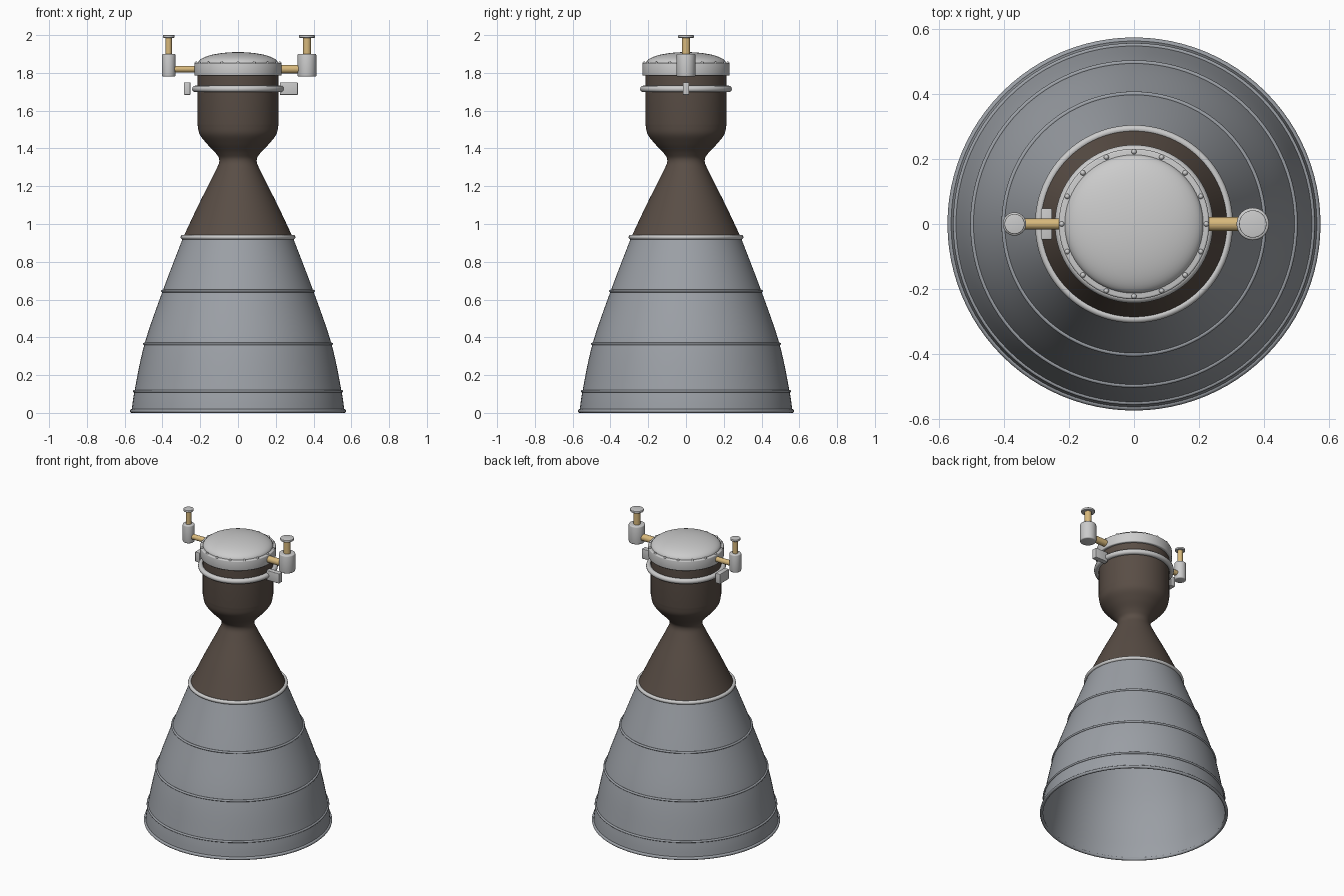
import bpy, math
from mathutils import Vector
from mathutils.geometry import interpolate_bezier

if "Cube" in bpy.data.objects:
    bpy.data.objects.remove(bpy.data.objects["Cube"])

SEG = 96


def material(name, rgb):
    m = bpy.data.materials.new(name)
    m.diffuse_color = (*rgb, 1)
    m.use_nodes = True
    m.node_tree.nodes["Principled BSDF"].inputs["Base Color"].default_value = m.diffuse_color
    return m


BROWN = material("dark_ablative", (0.10, 0.075, 0.06))
STEEL = material("nozzle_metal", (0.33, 0.35, 0.38))
BRASS = material("brass_pipe", (0.68, 0.48, 0.20))


def finish(name, mat=None, bevel=0, angle=35):
    ob = bpy.context.object
    ob.name = name
    if mat:
        ob.data.materials.append(mat)
    if bevel:
        b = ob.modifiers.new("bevel", 'BEVEL')
        b.width, b.segments, b.limit_method = bevel, 3, 'ANGLE'
        bpy.ops.object.modifier_apply(modifier="bevel")
    bpy.ops.object.shade_smooth_by_angle(angle=math.radians(angle))
    return ob


def smooth(points, steps=6):
    """Smooth curve through (radius, z) points."""
    p = [Vector((r, z, 0)) for r, z in points]
    p = [2 * p[0] - p[1]] + p + [2 * p[-1] - p[-2]]
    out = []
    for a, b, c, d in zip(p, p[1:], p[2:], p[3:]):
        out += interpolate_bezier(b, b + (c - a) / 6, c - (d - b) / 6, c, steps + 1)[:-1]
    return [(v.x, v.y) for v in out + [p[-2]]]


def lathe(name, profile, mat=None, wall=0):
    """Revolve an open profile; with a wall, close it along an inner offset."""
    if wall:
        profile = profile + [(r - wall, z) for r, z in reversed(profile)]
    n = len(profile)
    verts = [(r * math.cos(t), r * math.sin(t), z)
             for t in (2 * math.pi * i / SEG for i in range(SEG)) for r, z in profile]
    faces = []
    for i in range(SEG):
        a, b = i * n, (i + 1) % SEG * n
        for j in range(n if wall else n - 1):
            k = (j + 1) % n
            faces.append((a + j, b + j, b + k, a + k))
    me = bpy.data.meshes.new(name)
    me.from_pydata(verts, [], faces)
    ob = bpy.data.objects.new(name, me)
    bpy.context.collection.objects.link(ob)
    bpy.context.view_layer.objects.active = ob
    bpy.ops.object.select_all(action='DESELECT')
    ob.select_set(True)
    return finish(name, mat)


def ring(name, radius, minor, z, mat=None):
    bpy.ops.mesh.primitive_torus_add(major_radius=radius, minor_radius=minor, location=(0, 0, z),
                                     major_segments=SEG, minor_segments=12)
    return finish(name, mat)


def cylinder(name, radius, start, end, mat=None, bevel=0, sides=32):
    a, b = Vector(start), Vector(end)
    bpy.ops.mesh.primitive_cylinder_add(vertices=sides, radius=radius, depth=(b - a).length,
                                        location=(a + b) / 2)
    bpy.context.object.rotation_euler = (b - a).to_track_quat('Z', 'Y').to_euler()
    return finish(name, mat, bevel)


# Nozzle extension, open at the bottom
lathe("nozzle_extension", smooth([(0.564, 0.005), (0.548, 0.115), (0.495, 0.365),
                                  (0.399, 0.645), (0.29, 0.93)]), STEEL, 0.008)
for i, (r, z) in enumerate([(0.549, 0.115), (0.496, 0.365), (0.40, 0.645)]):
    ring(f"stiffener_ring_{i + 1}", r, 0.007, z, STEEL)
ring("exit_lip", 0.563, 0.010, 0.010, STEEL)
ring("joint_ring", 0.292, 0.012, 0.93)

# Combustion chamber, throat and upper nozzle
lathe("chamber", smooth([(0.29, 0.93), (0.205, 1.11), (0.122, 1.275), (0.099, 1.335),
                         (0.118, 1.375), (0.165, 1.425), (0.203, 1.475), (0.215, 1.53)])
      + [(0.215, 1.79)], BROWN, 0.008)
ring("manifold_ring", 0.226, 0.017, 1.715)

# Injector head: flange, dome and bolts
cylinder("injector_flange", 0.231, (0, 0, 1.785), (0, 0, 1.852), None, 0.006, SEG)
lathe("injector_dome", [(0.213 * math.cos(t), 1.85 + 0.06 * math.sin(t))
                        for t in (math.pi / 2 * i / 16 for i in range(16))] + [(0.0005, 1.91)])
for i in range(16):
    t = math.tau * i / 16
    bpy.ops.mesh.primitive_uv_sphere_add(segments=12, ring_count=8, radius=0.008, location=(
        0.222 * math.cos(t), 0.222 * math.sin(t), 1.852))
    finish(f"flange_bolt_{i + 1}")

# Propellant valves with their pipes: small on the left, large on the right
for side, x, body, pipe, cap in (("left", -0.367, 0.036, 0.017, 0.031),
                                 ("right", 0.365, 0.050, 0.022, 0.042)):
    inner = math.copysign(0.21, x)
    cylinder(f"{side}_feed_pipe", pipe, (inner, 0, 1.82), (x, 0, 1.82), BRASS)
    cylinder(f"{side}_valve_body", body, (x, 0, 1.78), (x, 0, 1.90), None, 0.007)
    cylinder(f"{side}_inlet_pipe", pipe, (x, 0, 1.89), (x, 0, 1.99), BRASS)
    cylinder(f"{side}_inlet_flange", cap, (x, 0, 1.986), (x, 0, 2.0), None, 0.003)

# Gimbal actuator brackets beside the manifold
for side, x, size in (("left", -0.269, (0.034, 0.095, 0.066)),
                      ("right", 0.269, (0.095, 0.034, 0.066))):
    bpy.ops.mesh.primitive_cube_add(size=1, location=(x, 0, 1.717))
    bpy.context.object.scale = size
    bpy.ops.object.transform_apply(location=False, rotation=False, scale=True)
    finish(f"{side}_actuator_bracket", None, 0.003)
